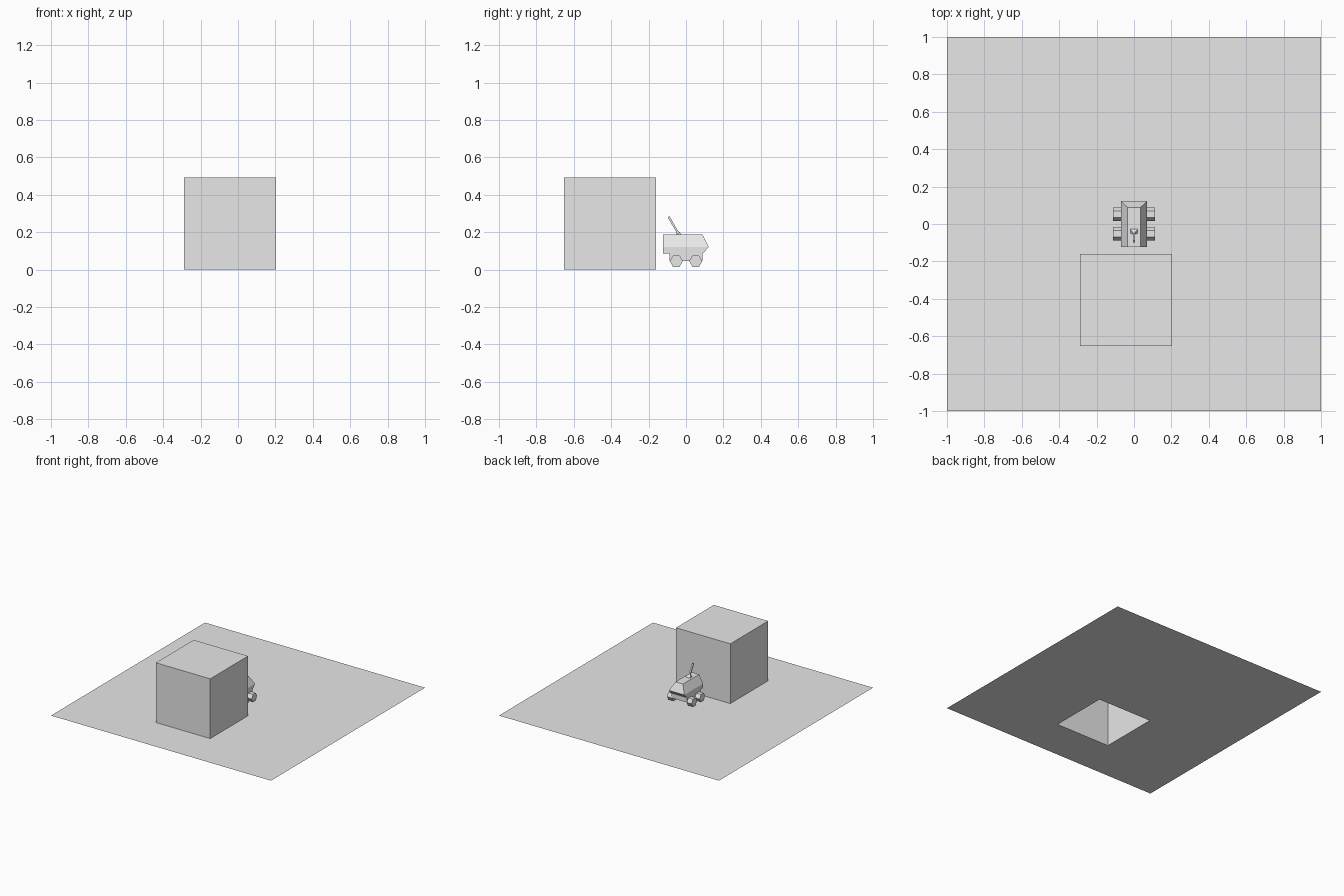
import bpy, bmesh, math
from mathutils import Vector

if "Cube" in bpy.data.objects:
    bpy.data.objects.remove(bpy.data.objects["Cube"])

grey = bpy.data.materials.new("light grey")
grey.diffuse_color = (0.8, 0.8, 0.8, 1)
grey.use_nodes = True
grey.node_tree.nodes["Principled BSDF"].inputs["Base Color"].default_value = grey.diffuse_color


def finish(name, bm, fix_normals=True):
    if fix_normals:
        bmesh.ops.recalc_face_normals(bm, faces=bm.faces)
    mesh = bpy.data.meshes.new(name)
    bm.to_mesh(mesh)
    bm.free()
    mesh.materials.append(grey)
    ob = bpy.data.objects.new(name, mesh)
    bpy.context.collection.objects.link(ob)
    return ob


def loft(name, rings):
    """Skin a stack of equal-length vertex rings and cap both ends."""
    bm = bmesh.new()
    vs = [[bm.verts.new(p) for p in ring] for ring in rings]
    n = len(vs[0])
    for a, b in zip(vs, vs[1:]):
        for i in range(n):
            j = (i + 1) % n
            bm.faces.new((a[i], a[j], b[j], b[i]))
    bm.faces.new(vs[0])
    bm.faces.new(vs[-1])
    return finish(name, bm)


def level(w, y0, y1, z):
    return [(-w, y0, z), (w, y0, z), (w, y1, z), (-w, y1, z)]


# Ground sheet with a square opening
xs = [-1, -0.29, 0.204, 1]
ys = [-1, -0.652, -0.161, 1]
bm = bmesh.new()
grid = [[bm.verts.new((x, y, 0)) for x in xs] for y in ys]
for r in range(3):
    for c in range(3):
        if (r, c) != (1, 1):
            bm.faces.new((grid[r][c], grid[r][c + 1], grid[r + 1][c + 1], grid[r + 1][c]))
finish("ground", bm, False)

# Hollow block standing over the opening, open underneath
x0, x1, y0, y1, h = xs[1], xs[2], ys[1], ys[2], 0.491
corners = [(x0, y0), (x1, y0), (x1, y1), (x0, y1)]
bm = bmesh.new()
low = [bm.verts.new((x, y, 0)) for x, y in corners]
top = [bm.verts.new((x, y, h)) for x, y in corners]
for i in range(4):
    j = (i + 1) % 4
    bm.faces.new((low[i], low[j], top[j], top[i]))
bm.faces.new(top)
finish("block", bm, False)

# Vehicle hull: chassis, flared nose and sloping upper sides
loft("hull", [
    level(0.07, -0.122, 0.088, 0.085),
    level(0.07, -0.122, 0.122, 0.12),
    level(0.034, -0.122, 0.088, 0.187),
])
loft("chassis", [
    level(0.07, -0.088, 0.088, 0.045),
    level(0.07, -0.088, 0.088, 0.085),
])

# Six-sided wheels
for side, sx in (("left", -1), ("right", 1)):
    for end, cy in (("rear", -0.052), ("front", 0.052)):
        loft(f"{end}_{side}_wheel", [
            [(sx * x, cy + 0.035 * math.cos(k * math.pi / 3),
              0.045 + 0.035 * math.sin(k * math.pi / 3)) for k in range(6)]
            for x in (0.066, 0.112)])

# Leaning mast: broad foot narrowing to a thin rod
axis = Vector((0, -0.5, 0.866))
across = Vector((0, 0.866, 0.5))
foot = Vector((0, -0.037, 0.185))


def mast_ring(dist, w, d):
    c = foot + axis * dist
    return [c + Vector((sx * w, 0, 0)) + across * (sd * d)
            for sx, sd in ((-1, -1), (1, -1), (1, 1), (-1, 1))]


loft("mast", [mast_ring(-0.012, 0.018, 0.011), mast_ring(0.01, 0.018, 0.011),
              mast_ring(0.024, 0.006, 0.005), mast_ring(0.112, 0.006, 0.006)])
